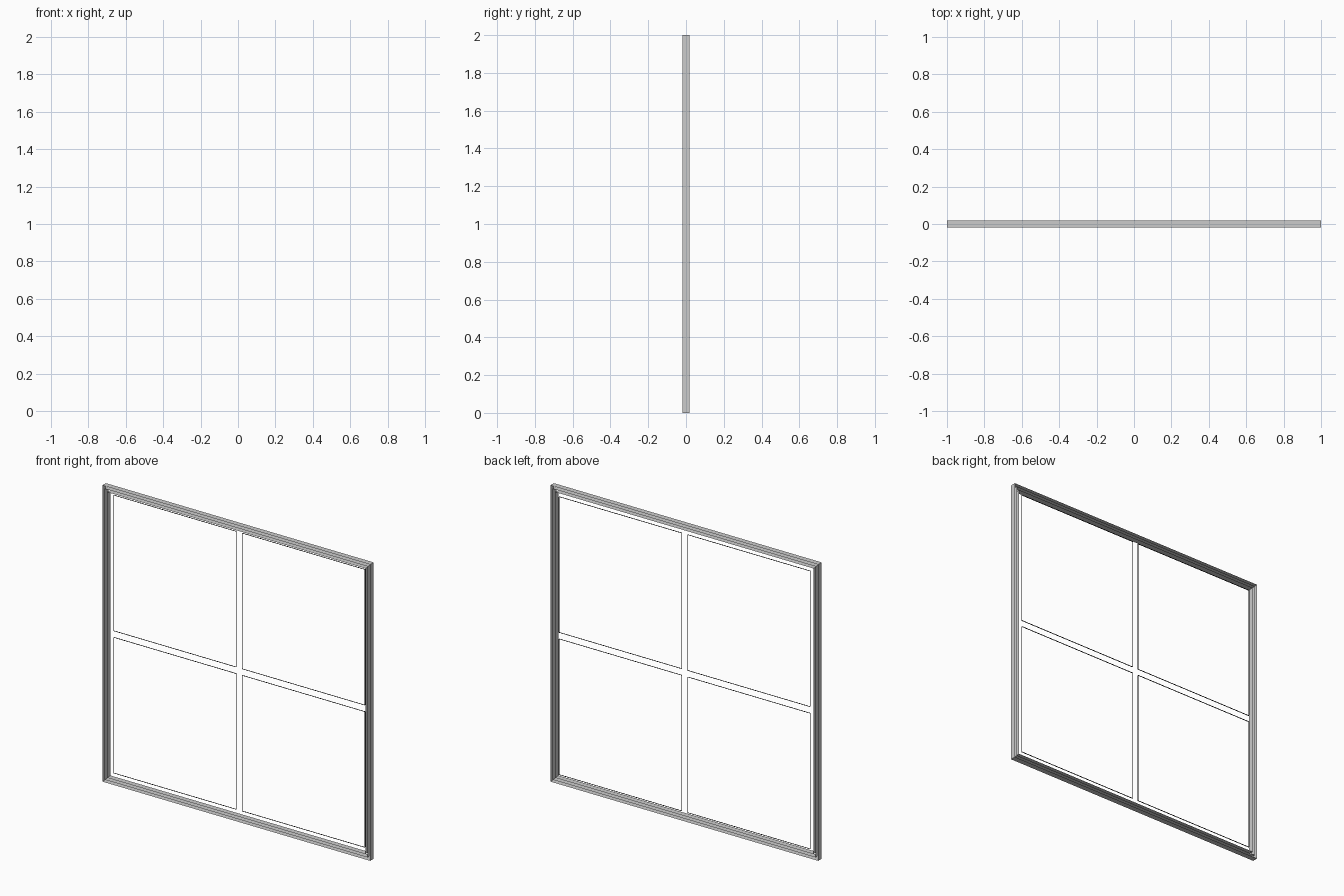
import bpy, bmesh

if "Cube" in bpy.data.objects:
    bpy.data.objects.remove(bpy.data.objects["Cube"])


def rect_band(name, x0, x1, z0, z1, y0, y1, mat=None):
    """Open rectangular band: four walls running along y, no front or back faces."""
    bm = bmesh.new()
    corners = [(x0, z0), (x1, z0), (x1, z1), (x0, z1)]
    near = [bm.verts.new((x, y0, z)) for x, z in corners]
    far = [bm.verts.new((x, y1, z)) for x, z in corners]
    for i in range(4):
        j = (i + 1) % 4
        bm.faces.new((near[i], near[j], far[j], far[i]))
    bmesh.ops.recalc_face_normals(bm, faces=bm.faces)
    mesh = bpy.data.meshes.new(name)
    bm.to_mesh(mesh)
    bm.free()
    if mat:
        mesh.materials.append(mat)
    ob = bpy.data.objects.new(name, mesh)
    bpy.context.collection.objects.link(ob)
    return ob


DEPTH = 0.019      # half depth of the frame
EDGE = 0.062       # outer edge to the panes
BAR = 0.022        # half width of the glazing bars

dark = bpy.data.materials.new("dark_rim")
dark.diffuse_color = (0.01, 0.01, 0.01, 1)
dark.use_nodes = True
dark.node_tree.nodes["Principled BSDF"].inputs["Base Color"].default_value = dark.diffuse_color

# Nested walls of the outer frame
for i, inset in enumerate((0.0, 0.018, 0.036)):
    rect_band(f"frame_wall_{i + 1}", -1 + inset, 1 - inset,
              inset, 2 - inset, -DEPTH, DEPTH)

# Thin dark rims of the four panes, set towards the back
for side, x0, x1 in (("left", -1 + EDGE, -BAR), ("right", BAR, 1 - EDGE)):
    for level, z0, z1 in (("lower", EDGE, 1 - BAR), ("upper", 1 + BAR, 2 - EDGE)):
        rect_band(f"pane_rim_{level}_{side}", x0, x1, z0, z1, 0.010, 0.018, dark)
